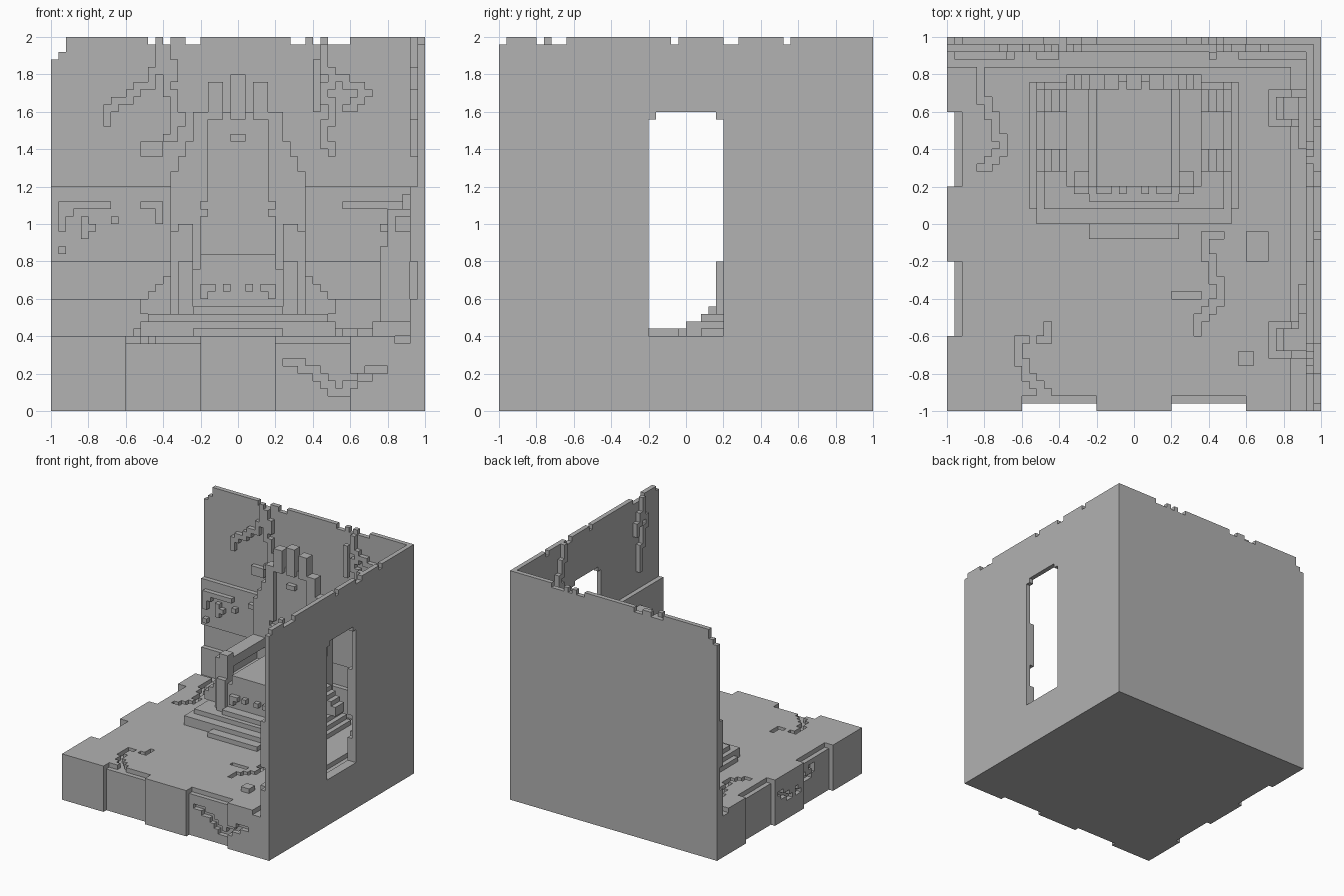
import bpy, bmesh

cube = bpy.data.objects.get("Cube")
if cube:
    bpy.data.objects.remove(cube)

U = 0.04  # edge of one block

stone = bpy.data.materials.new("grey_stone")
stone.use_nodes = True
GREY = (0.445, 0.445, 0.445, 1)
stone.diffuse_color = GREY
stone.node_tree.nodes["Principled BSDF"].inputs["Base Color"].default_value = GREY


def box(x0, x1, y0, y1, z0, z1):
    return {(x, y, z) for x in range(x0, x1) for y in range(y0, y1) for z in range(z0, z1)}


def mirror(cells):
    return cells | {(-1 - x, y, z) for x, y, z in cells}


def trail(a, b, moves):
    """Cells walked from (a, b); capital letters move without marking."""
    steps = {"l": (-1, 0), "r": (1, 0), "u": (0, 1), "d": (0, -1)}
    marks = {(a, b)}
    for m in moves:
        da, db = steps[m.lower()]
        a, b = a + da, b + db
        if m.islower():
            marks.add((a, b))
    return marks


def on_x(marks, x):
    return {(x, a, b) for a, b in marks}


def on_y(marks, y):
    return {(a, y, b) for a, b in marks}


def on_z(marks, z):
    return {(a, b, z) for a, b in marks}


def build(name, cells):
    """Skin the outside of a block set and merge its flat areas."""
    bm = bmesh.new()
    verts = {}

    def vert(p):
        if p not in verts:
            verts[p] = bm.verts.new([c * U for c in p])
        return verts[p]

    for cell in cells:
        for axis in range(3):
            for side in (0, 1):
                near = list(cell)
                near[axis] += 2 * side - 1
                if tuple(near) in cells:
                    continue
                ring = []
                for s, t in ((0, 0), (1, 0), (1, 1), (0, 1)):
                    p = list(cell)
                    p[axis] += side
                    p[(axis + 1) % 3] += s
                    p[(axis + 2) % 3] += t
                    ring.append(vert(tuple(p)))
                bm.faces.new(ring if side else ring[::-1])
    bmesh.ops.dissolve_limit(bm, angle_limit=0.01, verts=bm.verts[:], edges=bm.edges[:])
    mesh = bpy.data.meshes.new(name)
    bm.to_mesh(mesh)
    bm.free()
    mesh.materials.append(stone)
    bpy.context.collection.objects.link(bpy.data.objects.new(name, mesh))


# Floor slab with recessed side panels
floor = box(-25, 25, -25, 25, 0, 10)
for a in (-15, 5):
    floor -= box(a, a + 10, -25, -24, 0, 10) | box(a, a + 10, -24, -23, 9, 10)
    floor -= box(-25, -24, a, a + 10, 0, 10) | box(-24, -23, a, a + 10, 9, 10)
# Gutter along both walls
floor -= box(21, 23, -25, 23, 9, 10) | box(-25, 23, 21, 23, 9, 10)
# Cracks in the floor top, front and side
floor -= on_z(trail(-21, 20, "ddddrddrdddrddldldl"), 9)
floor -= on_z(trail(-16, -16, "dddrddrdrdrdd"), 9)
floor -= on_z(trail(-15, -16, "Rrruu"), 9)
floor -= on_z(trail(11, -2, "lldddrdddrdddldldldd"), 9)
floor -= on_z(trail(5, -10, "rrr"), 9)
floor -= on_y(trail(6, 6, "rrdrrdrdrdrrurrurr"), -24)
floor -= on_y(trail(15, 3, "urrurr"), -25)
floor -= on_x(trail(3, 6, "ldlldlLUldl"), -25)
floor -= on_x(trail(-6, 6, "ldllUuld"), -24)
build("floor", floor)

# Loose stones
build("loose_stones", box(15, 18, -5, -1, 10, 11) | box(14, 16, -19, -17, 10, 11))

# Back wall: thin above, thicker plinth and middle band, broken top
back = box(-25, 25, 24, 25, 9, 50)
back |= box(-25, 24, 23, 24, 9, 15) | box(-25, 24, 23, 24, 20, 30)
for a, b, z in ((-25, -24, 47), (-24, -23, 48), (-23, -21, 50), (-12, -9, 49),
                (-7, -5, 49), (7, 9, 49), (10, 11, 49), (12, 15, 49)):
    back -= box(a, b, 24, 25, z, 50)
build("back_wall", back)

# Side wall with the same bands and a tall window
side = box(24, 25, -25, 25, 9, 50)
side |= box(23, 24, -25, 24, 9, 15) | box(23, 24, -25, 24, 20, 30)
side -= box(23, 25, -5, 5, 10, 39) | box(23, 25, -4, 4, 39, 40)
for a, b in ((-25, -24), (-20, -16), (-2, -1), (5, 7), (13, 14)):
    side -= box(24, 25, a, b, 49, 50)
build("side_wall", side)

# Vines creeping over the back wall
vines = on_y(trail(-18, 38, "uururrururruurrr"), 23)
vines |= box(-13, -10, 23, 24, 34, 36)
vines |= on_y(trail(-10, 48, "ddrddlddrdddrdlddl"), 23)
vines |= on_y(trail(-11, 49, "dddrdd"), 23)
vines |= on_y(trail(11, 48, "dddrddlddrdddldddrd"), 23)
vines |= on_y(trail(12, 44, "rrdrrdrldldl"), 23)
vines |= on_y(trail(10, 46, "dddddd"), 22)
vines |= on_y(trail(-24, 21, "UUuuuurrrrrrLLLLLdRRdddRUUdRRRu"), 22)
vines |= on_y(trail(-13, 27, "rrddu"), 22)
vines |= on_y(trail(14, 27, "rrrrrrrrLddLLdRRRRd"), 22)
build("back_wall_vines", vines)

# Vines creeping over the side wall
side_vines = on_x(trail(-19, 49, "ddddlddrddddrddddd"), 23)
side_vines |= on_x(trail(-18, 46, "ddrdd"), 23)
side_vines |= on_x(trail(8, 49, "dddrdddrddldd"), 23)
side_vines |= on_x(trail(10, 28, "rrrrrrddLLdd"), 22)
side_vines |= on_x(trail(-9, 28, "lllddlldd"), 22)
build("side_wall_vines", side_vines)

# Stepped pillars beside the window
pillars = set()
for y in (14, -17):
    pillars |= box(20, 23, y, y + 3, 10, 27) | box(19, 23, y, y + 3, 10, 22)
    pillars |= box(18, 23, y - 1, y + 4, 10, 12) | box(21, 23, y - 1, y + 4, 24, 26)
build("window_pillars", pillars)

# Dais in shallow steps
dais = box(-14, 14, 2, 19, 10, 11) | box(-13, 13, 0, 19, 10, 12)
dais |= box(-6, 6, -2, 0, 10, 11) | box(-12, 12, 2, 19, 12, 13)
dais |= box(-6, 6, 3, 5, 12, 14)
build("dais", dais)

# Throne seat with a fringe below the lip
build("throne_seat", box(-9, 9, 5, 20, 13, 19) | box(-5, 5, 5, 19, 19, 21))
fringe = box(-5, -4, 4, 5, 15, 17) | box(-4, -3, 4, 5, 16, 17)
fringe |= box(-2, -1, 4, 5, 16, 17)
build("seat_fringe", mirror(fringe))

# Arms: outer panel, rail, front post and head
arms = box(8, 9, 5, 20, 13, 23) | box(6, 9, 5, 19, 22, 24)
arms |= box(6, 8, 4, 5, 13, 20) | box(6, 8, 5, 7, 13, 25)
build("throne_arms", mirror(arms))

# Stepped feet on both flanks
feet = set()
for y in (7, 15):
    for k in range(4):
        feet |= box(9 + k, 10 + k, y, y + 3, 13, 18 - k)
build("throne_feet", mirror(feet))

# Backrest with side stiles and stepped wings
rest = box(0, 5, 19, 20, 19, 40) | box(4, 5, 18, 20, 28, 40) | box(4, 5, 18, 19, 26, 27)
for x, z in ((6, 40), (7, 36), (8, 34), (9, 32)):
    rest |= box(5, x, 18, 20, 19, z)
build("throne_back", mirror(rest))

# Crown of three prongs
crown = box(0, 1, 18, 20, 39, 45) | box(2, 4, 18, 20, 39, 44) | box(0, 1, 18, 19, 36, 37)
build("throne_crown", mirror(crown))
